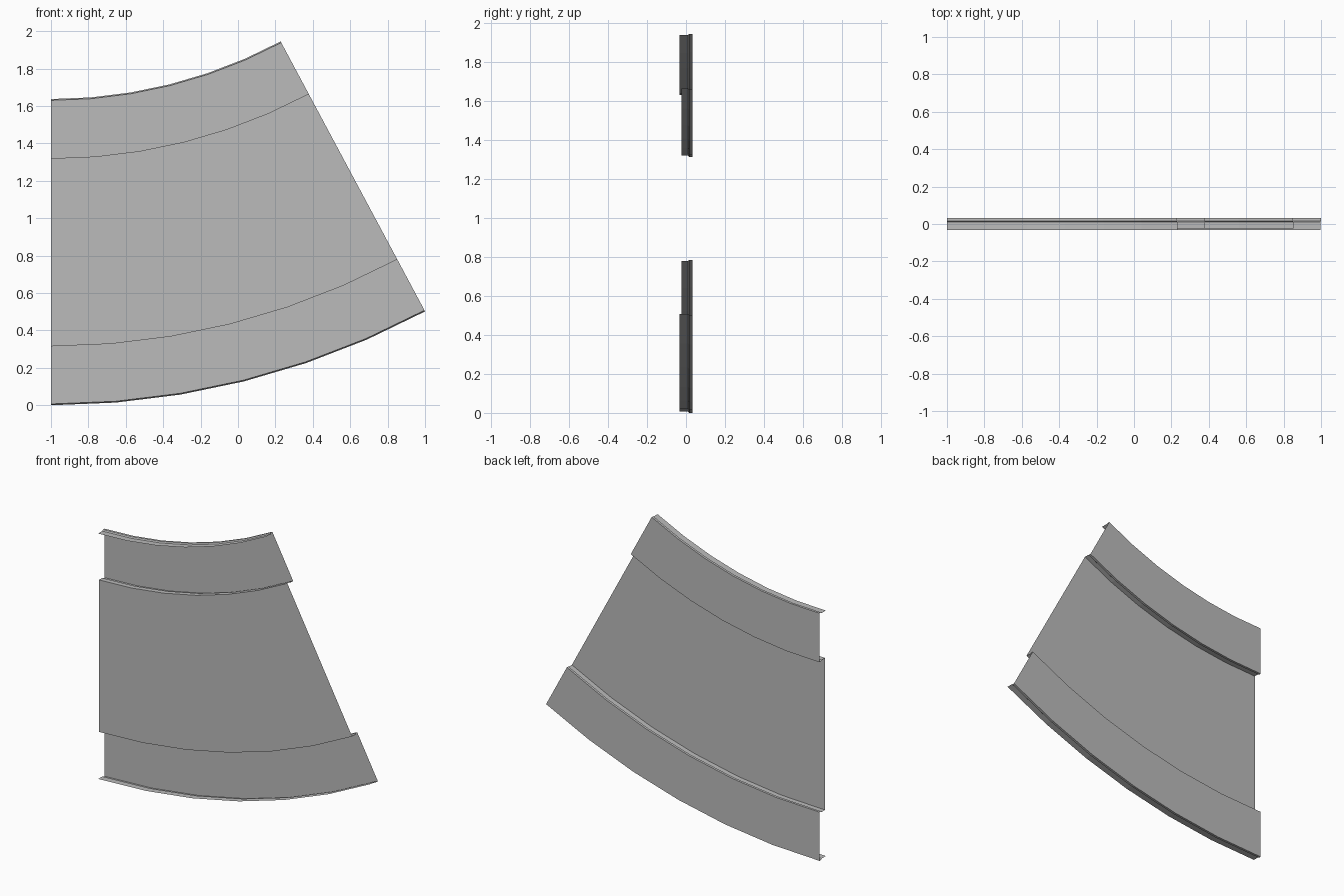
import bpy
import bmesh
from math import sin, cos, radians

cube = bpy.data.objects.get("Cube")
if cube:
    bpy.data.objects.remove(cube, do_unlink=True)

CENTRE_X, CENTRE_Z = -1.0, 4.24    # centre of the bend
SWEEP, STEPS = radians(28.15), 6

grey = bpy.data.materials.new("plain_grey")
grey.use_nodes = True
colour = (0.5, 0.5, 0.5, 1)
grey.diffuse_color = colour
grey.node_tree.nodes["Principled BSDF"].inputs["Base Color"].default_value = colour


def sweep_sheet(name, profile):
    """Sweep an open (radius, y) profile around the bend as a thin sheet."""
    bm = bmesh.new()
    rows = []
    for j in range(STEPS + 1):
        a = SWEEP * j / STEPS
        rows.append([bm.verts.new((CENTRE_X + r * sin(a), y, CENTRE_Z - r * cos(a)))
                     for r, y in profile])
    for a, b in zip(rows, rows[1:]):
        for i in range(len(profile) - 1):
            bm.faces.new((a[i], a[i + 1], b[i + 1], b[i]))
    mesh = bpy.data.meshes.new(name)
    bm.to_mesh(mesh)
    bm.free()
    mesh.materials.append(grey)
    obj = bpy.data.objects.new(name, mesh)
    bpy.context.collection.objects.link(obj)
    return obj


FRONT, PANEL, BACK = -0.033, -0.024, 0.033
STEP_A, STEP_B, LIP = 0.010, 0.017, 0.007


def channel(r_in, r_out, y_in, y_out):
    """Back web with two stepped flanges reaching forward."""
    return [(r_in, y_in), (r_in, STEP_A), (r_in - LIP, STEP_B), (r_in - LIP, BACK),
            (r_out + LIP, BACK), (r_out + LIP, STEP_B), (r_out, STEP_A), (r_out, y_out)]


# Channels along the two curved edges, and the raised panel between them
R1, R2, R3, R4 = 2.61, 2.92, 3.925, 4.233
sweep_sheet("inner_channel", channel(R1, R2, FRONT, PANEL))
sweep_sheet("middle_panel", [(R2, PANEL), (R3, PANEL)])
sweep_sheet("outer_channel", channel(R3, R4, PANEL, FRONT))
